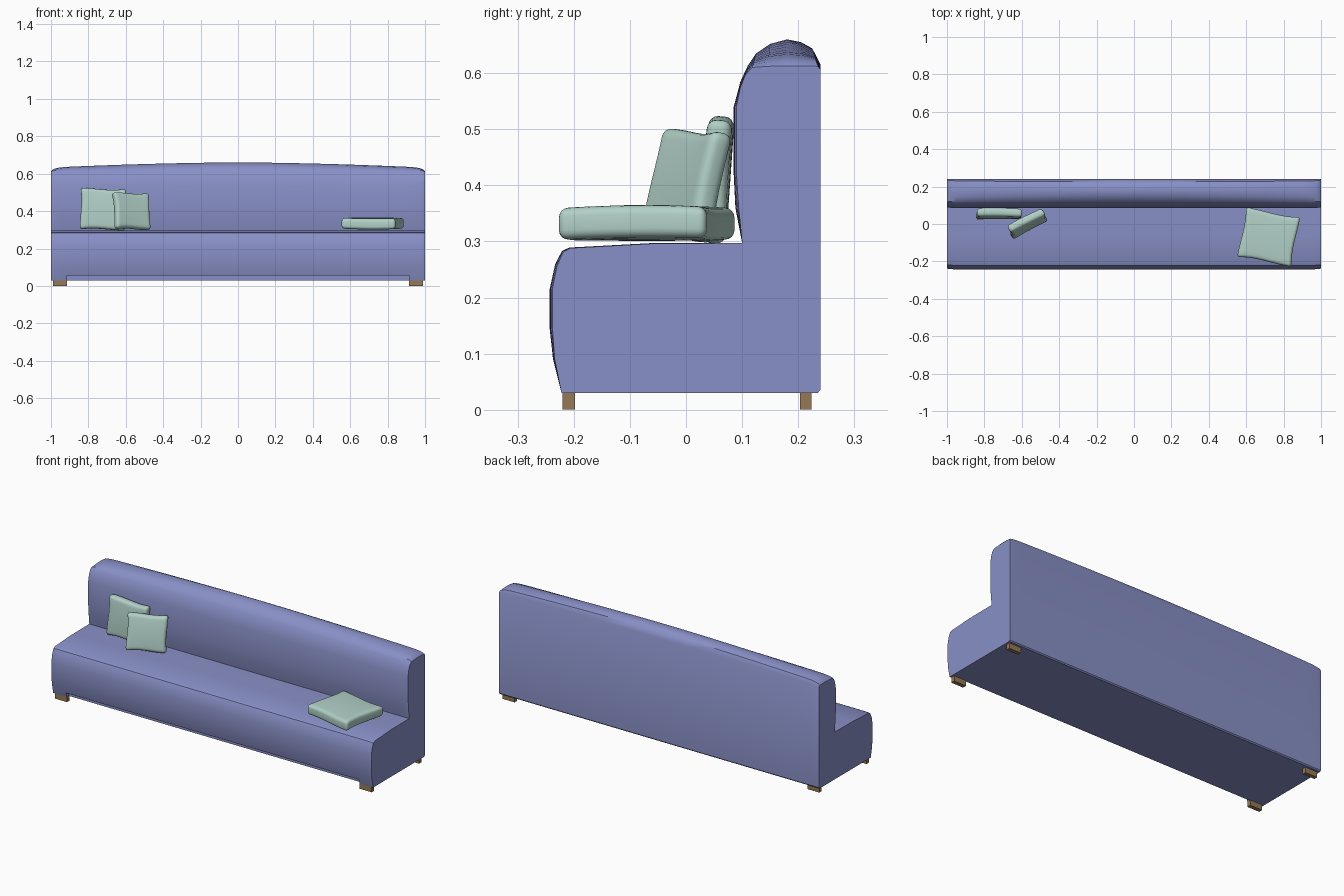
import bpy, bmesh, math
from mathutils import Matrix

if "Cube" in bpy.data.objects:
    bpy.data.objects.remove(bpy.data.objects["Cube"])


def material(name, rgb):
    m = bpy.data.materials.new(name)
    m.diffuse_color = (*rgb, 1)
    m.use_nodes = True
    m.node_tree.nodes["Principled BSDF"].inputs["Base Color"].default_value = m.diffuse_color
    return m


BLUE = material("blue_fabric", (0.25, 0.28, 0.57))
MINT = material("mint_fabric", (0.44, 0.63, 0.57))
WOOD = material("wood", (0.30, 0.19, 0.09))


def make_object(name, bm, mat):
    bmesh.ops.recalc_face_normals(bm, faces=bm.faces)
    mesh = bpy.data.meshes.new(name)
    bm.to_mesh(mesh)
    bm.free()
    mesh.materials.append(mat)
    ob = bpy.data.objects.new(name, mesh)
    bpy.context.collection.objects.link(ob)
    return ob


def box(name, x0, x1, y0, y1, z0, z1, mat):
    bm = bmesh.new()
    bmesh.ops.create_cube(bm, size=1, matrix=Matrix.LocRotScale(
        ((x0 + x1) / 2, (y0 + y1) / 2, (z0 + z1) / 2), None, (x1 - x0, y1 - y0, z1 - z0)))
    return make_object(name, bm, mat)


def apply_and_smooth(ob, angle):
    bpy.ops.object.select_all(action='DESELECT')
    bpy.context.view_layer.objects.active = ob
    ob.select_set(True)
    for m in list(ob.modifiers):
        bpy.ops.object.modifier_apply(modifier=m.name)
    bpy.ops.object.shade_smooth_by_angle(angle=math.radians(angle))


# Sofa body: side profile (y, z) at the ends and in the middle, lofted along x
END = [(-.222, .03), (-.234, .09), (-.238, .145), (-.238, .215), (-.23, .255), (-.219, .281),
       (-.206, .288), (-.06, .296), (.10, .297), (.094, .36), (.09, .42), (.09, .54),
       (.097, .575), (.106, .597), (.118, .61), (.145, .612), (.18, .613), (.21, .613),
       (.235, .612), (.24, .605), (.24, .036), (.235, .03)]
MID = [(-.222, .03), (-.237, .09), (-.243, .145), (-.243, .215), (-.233, .26), (-.221, .283),
       (-.208, .289), (-.06, .297), (.10, .297), (.088, .36), (.085, .42), (.085, .54),
       (.097, .585), (.11, .613), (.125, .635), (.15, .652), (.18, .66), (.205, .655),
       (.225, .644), (.24, .615), (.24, .036), (.235, .03)]
half = [1, .992, .975, .95, .9, .8, .65, .5, .35, .18]
stations = [-x for x in half] + [0] + half[::-1]
bm = bmesh.new()
rings = []
for x in stations:
    edge = min(1, (1 - abs(x)) / .08)
    t = .42 * math.sqrt(1 - (1 - edge) ** 2) + .58 * (1 - abs(x) ** 1.7)
    s = math.sqrt(1 - (1 - edge) ** 2)
    ring = []
    for i, ((y0, z0), (y1, z1)) in enumerate(zip(END, MID)):
        k = t if 12 <= i <= 19 else s
        ring.append(bm.verts.new((x, y0 + (y1 - y0) * k, z0 + (z1 - z0) * k)))
    rings.append(ring)
n = len(END)
for a, b in zip(rings, rings[1:]):
    for i in range(n):
        j = (i + 1) % n
        bm.faces.new((a[i], a[j], b[j], b[i]))
bm.faces.new(rings[0])
bm.faces.new(rings[-1][::-1])
body = make_object("sofa_body", bm, BLUE)

# Shallow notch under the front edge between the feet
cutter = box("notch_cutter", -.915, .915, -.30, -.205, 0, .055, BLUE)
cutter.hide_render = True
mod = body.modifiers.new("notch", 'BOOLEAN')
mod.operation, mod.solver, mod.object = 'DIFFERENCE', 'EXACT', cutter
apply_and_smooth(body, 35)
bpy.data.objects.remove(cutter)

# Four feet
for side, s in (("left", -1), ("right", 1)):
    x0, x1 = sorted((s * .915, s * .99))
    box(f"front_{side}_foot", x0, x1, -.220, -.198, 0, .032, WOOD)
    box(f"back_{side}_foot", x0, x1, .203, .224, 0, .032, WOOD)


# Pillow: slab with pinched sides, a gentle wave and rounded edges
def pillow(name, size, loc, lean, yaw, wave):
    bm = bmesh.new()
    bmesh.ops.create_cube(bm, size=2)
    flat = [e for e in bm.edges if abs(e.verts[0].co.z - e.verts[1].co.z) < .1]
    bmesh.ops.subdivide_edges(bm, edges=flat, cuts=7, use_grid_fill=True)
    for v in bm.verts:
        u, w, h = v.co
        v.co.x = size[0] / 2 * (u * (1 - .05 * (1 - w * w)) + .03 * math.sin(2.5 * w))
        v.co.y = size[1] / 2 * (w * (1 - .05 * (1 - u * u)) - .04 * math.sin(2.5 * u))
        puff = .88 + .12 * (1 - u * u) * (1 - w * w)
        v.co.z = size[2] / 2 * h * puff + wave * (u * u - w * w + .5 * u * w)
    ob = make_object(name, bm, MINT)
    ob.matrix_world = (Matrix.Translation(loc) @ Matrix.Rotation(math.radians(yaw), 4, 'Z')
                       @ Matrix.Rotation(math.radians(lean), 4, 'X'))
    bev = ob.modifiers.new("round", 'BEVEL')
    bev.width, bev.segments, bev.limit_method = .016, 4, 'ANGLE'
    bev.angle_limit = math.radians(40)
    apply_and_smooth(ob, 50)


pillow("flat_pillow", (.295, .27, .064), (.72, -.07, .333), 0, -9, .003)
pillow("back_pillow", (.245, .222, .050), (-.722, .054, .410), 86, 0, .003)
pillow("leaning_pillow", (.212, .200, .050), (-.570, .002, .400), 78, 28, .004)
